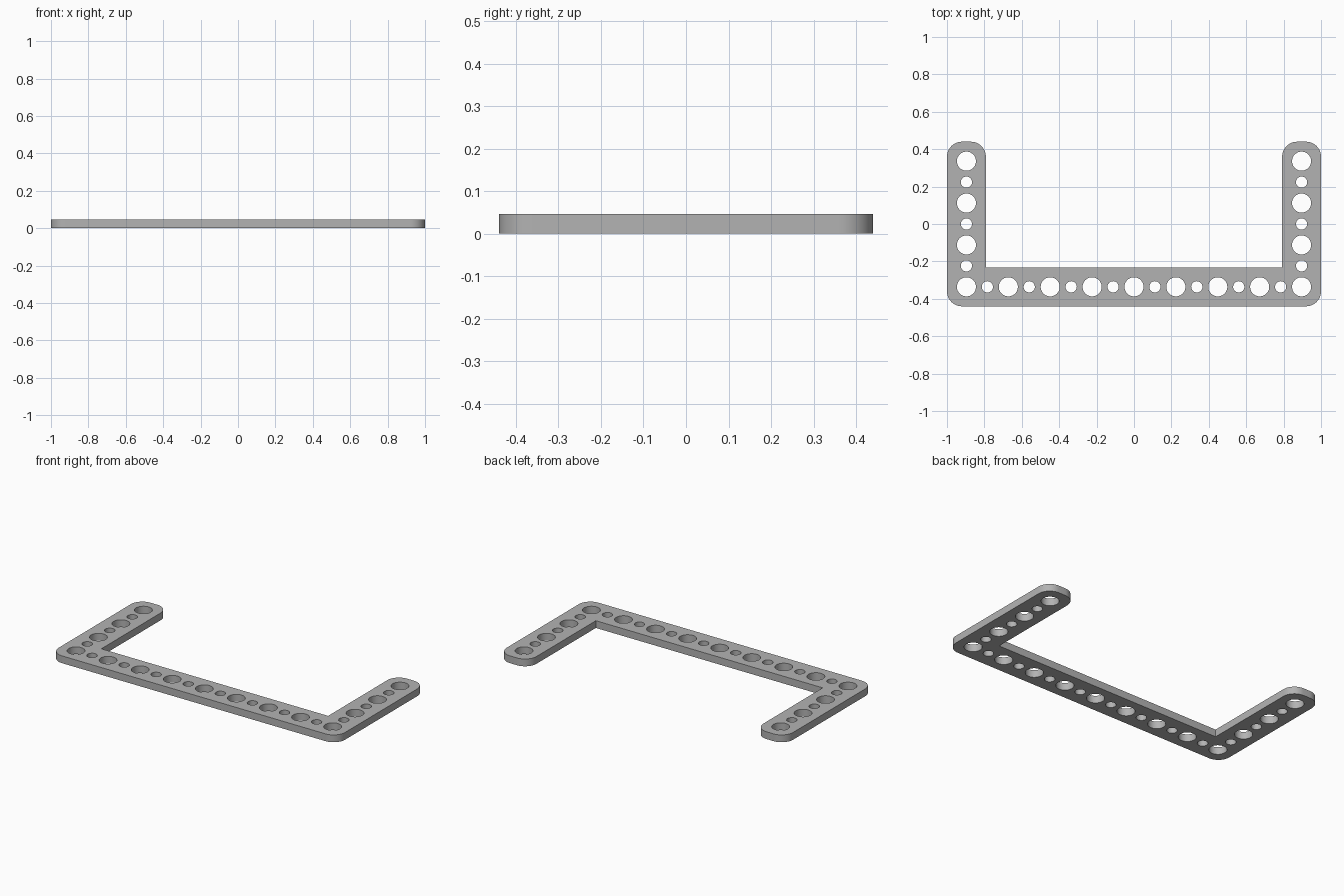
import bpy, bmesh
from math import sin, cos, pi, radians
from mathutils import Vector

if "Cube" in bpy.data.objects:
    bpy.data.objects.remove(bpy.data.objects["Cube"], do_unlink=True)

HALF_X, HALF_Y, THICK = 1.0, 0.44, 0.046
WIDTH, ROUND = 0.208, 0.08
PITCH, BIG_R, SMALL_R = 0.224, 0.051, 0.03

# Flat grey metal
metal = bpy.data.materials.new("grey_metal")
metal.use_nodes = True
grey = (0.45, 0.45, 0.45, 1)
metal.diffuse_color = grey
metal.node_tree.nodes["Principled BSDF"].inputs["Base Color"].default_value = grey

curve = bpy.data.curves.new("bracket_profile", "CURVE")
curve.dimensions = "2D"
curve.fill_mode = "BOTH"
curve.extrude = THICK / 2


def add_loop(points):
    spline = curve.splines.new("POLY")
    spline.points.add(len(points) - 1)
    for p, (x, y) in zip(spline.points, points):
        p.co = (x, y, 0, 1)
    spline.use_cyclic_u = True


def arc(cx, cy, r, start, sweep, steps):
    return [(cx + r * cos(start + sweep * i / steps),
             cy + r * sin(start + sweep * i / steps)) for i in range(steps + 1)]


def hole(x, y, r):
    add_loop(arc(x, y, r, 0, 2 * pi, 40)[:-1])


# U-shaped outline: right half, then its mirror
inner_x, inner_y = HALF_X - WIDTH, -HALF_Y + WIDTH
cx, cy = HALF_X - ROUND, HALF_Y - ROUND
half = arc(cx, -cy, ROUND, -pi / 2, pi / 2, 12)
half += arc(cx, cy, ROUND, 0, pi / 2, 12)
half += arc(inner_x + ROUND, cy, ROUND, pi / 2, pi / 2, 12)
half += [(inner_x, inner_y)]
add_loop(half + [(-x, y) for x, y in reversed(half)])

# Alternating large and small holes along the crossbar and both arms
row_y, col_x = -1.5 * PITCH, 4 * PITCH
for i in range(17):
    hole(-col_x + i * PITCH / 2, row_y, SMALL_R if i % 2 else BIG_R)
for side in (-1, 1):
    for i in range(1, 7):
        hole(side * col_x, row_y + i * PITCH / 2, SMALL_R if i % 2 else BIG_R)

# Turn the extruded profile into a welded mesh plate
helper = bpy.data.objects.new("profile_helper", curve)
bpy.context.collection.objects.link(helper)
bpy.context.view_layer.update()
graph = bpy.context.evaluated_depsgraph_get()
mesh = bpy.data.meshes.new_from_object(helper.evaluated_get(graph))
bpy.data.objects.remove(helper, do_unlink=True)

bm = bmesh.new()
bm.from_mesh(mesh)
bmesh.ops.remove_doubles(bm, verts=bm.verts, dist=0.0001)
bmesh.ops.translate(bm, verts=bm.verts, vec=Vector((0, 0, THICK / 2)))
bmesh.ops.recalc_face_normals(bm, faces=bm.faces)
bm.to_mesh(mesh)
bm.free()
mesh.materials.clear()
mesh.materials.append(metal)

plate = bpy.data.objects.new("perforated_bracket", mesh)
bpy.context.collection.objects.link(plate)
bpy.ops.object.select_all(action="DESELECT")
plate.select_set(True)
bpy.context.view_layer.objects.active = plate
bpy.ops.object.shade_smooth_by_angle(angle=radians(30))
